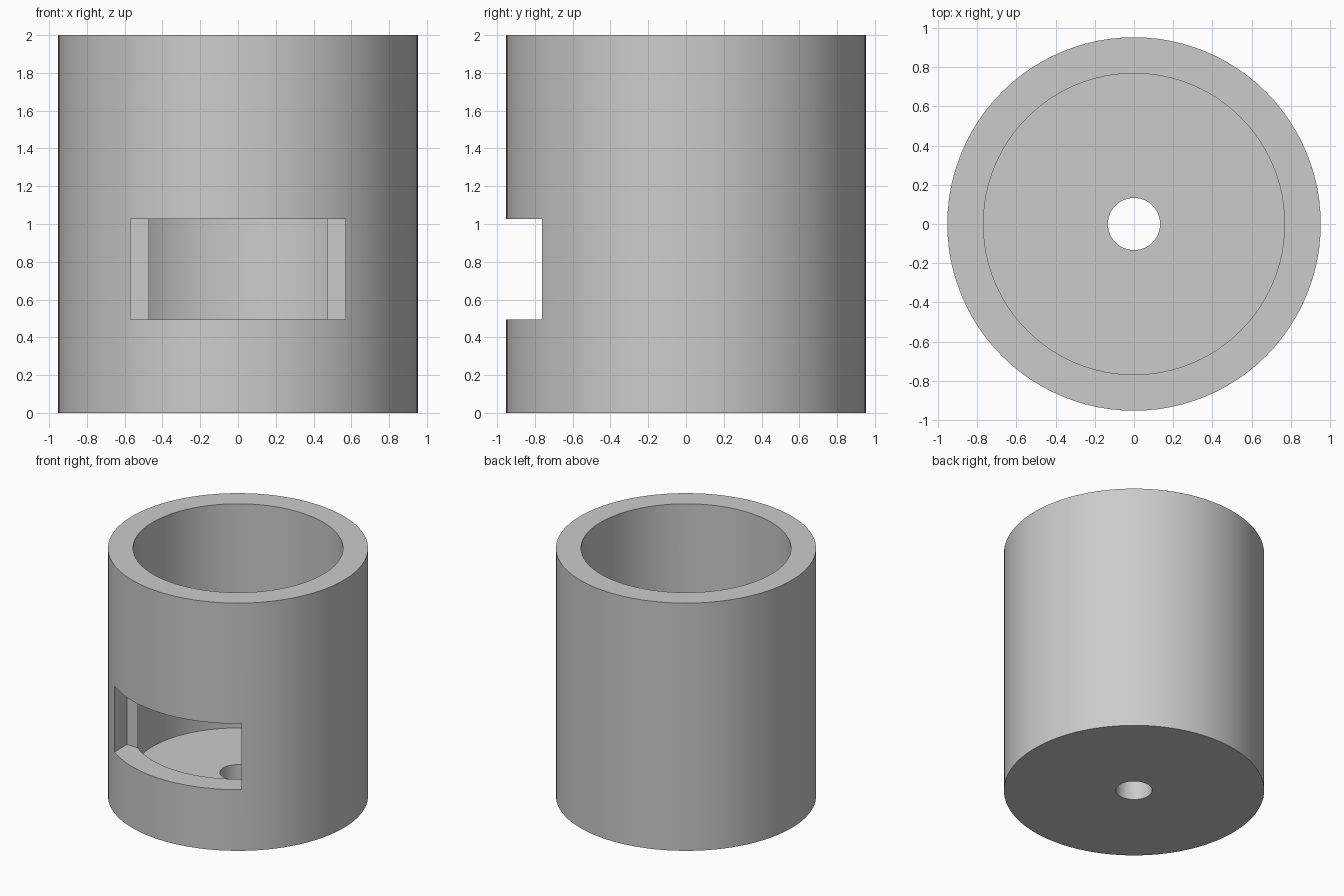
import bpy
import bmesh
import math
from mathutils import Matrix, Vector

cube = bpy.data.objects.get("Cube")
if cube:
    bpy.data.objects.remove(cube, do_unlink=True)

SEGMENTS = 96
OUTER, INNER, HOLE = 0.952, 0.768, 0.133
HEIGHT, FLOOR = 2.0, 0.19

grey = bpy.data.materials.new("plain grey")
grey.use_nodes = True
colour = (0.6, 0.6, 0.6, 1.0)
grey.diffuse_color = colour
grey.node_tree.nodes["Principled BSDF"].inputs["Base Color"].default_value = colour


def add_object(name, bm):
    bmesh.ops.recalc_face_normals(bm, faces=bm.faces)
    mesh = bpy.data.meshes.new(name)
    bm.to_mesh(mesh)
    bm.free()
    mesh.materials.append(grey)
    obj = bpy.data.objects.new(name, mesh)
    bpy.context.collection.objects.link(obj)
    return obj


# Cup: closed wall and floor section turned around the z axis
section = [(HOLE, 0), (OUTER, 0), (OUTER, HEIGHT),
           (INNER, HEIGHT), (INNER, FLOOR), (HOLE, FLOOR)]
bm = bmesh.new()
rings = []
for i in range(SEGMENTS):
    turn = Matrix.Rotation(math.tau * i / SEGMENTS, 3, "Z")
    rings.append([bm.verts.new(turn @ Vector((r, 0, z))) for r, z in section])
for i, ring in enumerate(rings):
    following = rings[(i + 1) % SEGMENTS]
    for j in range(len(section)):
        k = (j + 1) % len(section)
        bm.faces.new((ring[j], following[j], following[k], ring[k]))
cup = add_object("cup_body", bm)

# Window cutter: a box through the front wall
bm = bmesh.new()
bmesh.ops.create_cube(bm, size=1)
bmesh.ops.scale(bm, vec=(1.136, 0.6, 0.532), verts=bm.verts)
bmesh.ops.translate(bm, vec=(0, -0.907, 0.76), verts=bm.verts)
cutter = add_object("window_cutter", bm)
cutter.hide_render = True

# Cut the window and keep only the finished cup
cut = cup.modifiers.new("front window", "BOOLEAN")
cut.operation = "DIFFERENCE"
cut.solver = "EXACT"
cut.object = cutter
bpy.ops.object.select_all(action="DESELECT")
bpy.context.view_layer.objects.active = cup
cup.select_set(True)
bpy.ops.object.modifier_apply(modifier=cut.name)
bpy.data.objects.remove(cutter, do_unlink=True)

# Smooth round walls with crisp rims
bpy.ops.object.shade_smooth_by_angle(angle=math.radians(30))
